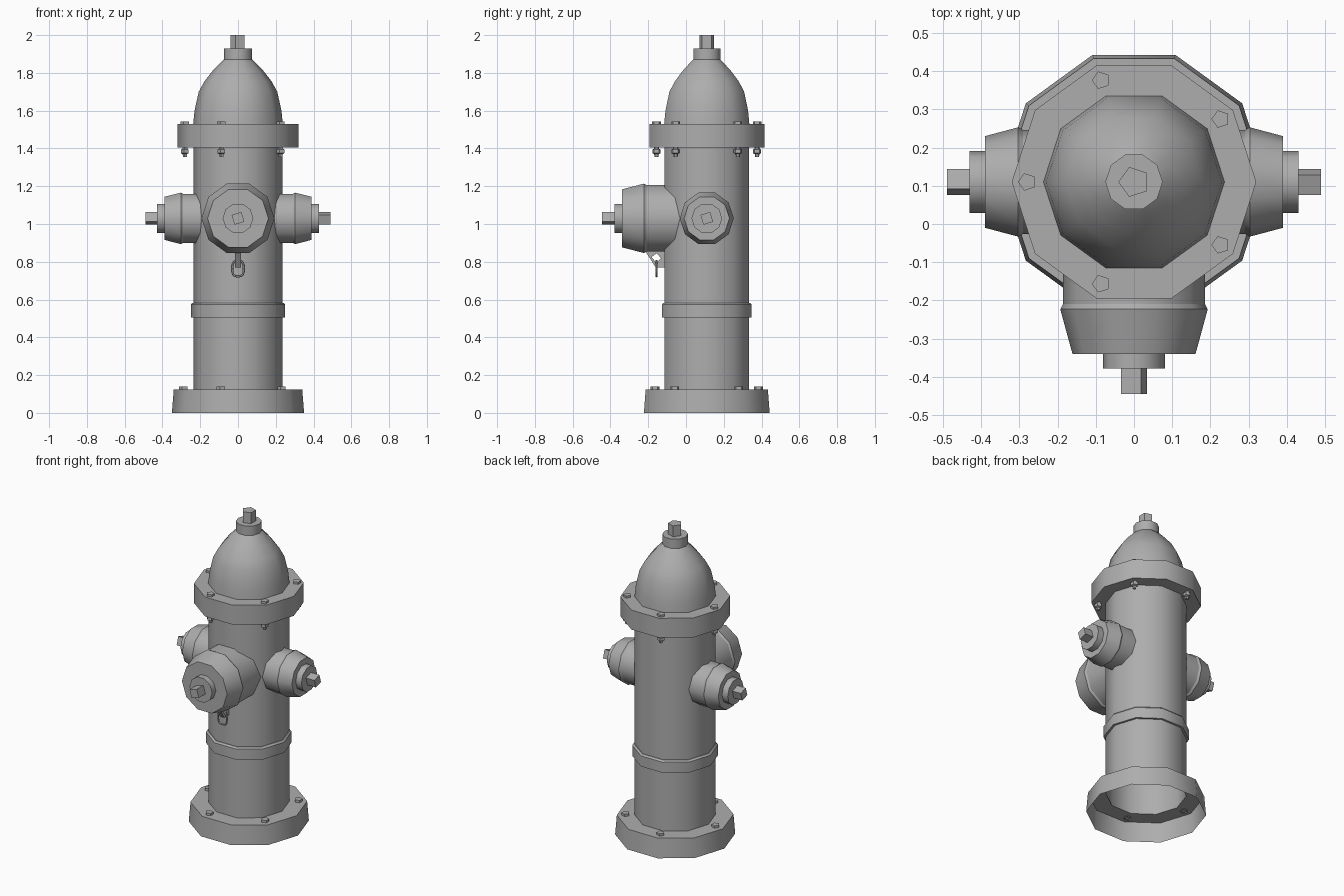
import bpy, bmesh, math
from mathutils import Matrix, Vector

if "Cube" in bpy.data.objects:
    bpy.data.objects.remove(bpy.data.objects["Cube"])

grey = bpy.data.materials.new("cast_iron_grey")
grey.use_nodes = True
COLOUR = (0.42, 0.42, 0.42, 1)
grey.diffuse_color = COLOUR
grey.node_tree.nodes["Principled BSDF"].inputs["Base Color"].default_value = COLOUR

AXIS = Vector((0, 0.11, 0))  # centre line of the barrel


def finish(name, bm):
    """Turn a bmesh into a named object with smooth sides and sharp rims."""
    bmesh.ops.recalc_face_normals(bm, faces=bm.faces)
    mesh = bpy.data.meshes.new(name)
    bm.to_mesh(mesh)
    bm.free()
    mesh.materials.append(grey)
    obj = bpy.data.objects.new(name, mesh)
    bpy.context.collection.objects.link(obj)
    bpy.ops.object.select_all(action="DESELECT")
    obj.select_set(True)
    bpy.context.view_layer.objects.active = obj
    bpy.ops.object.shade_smooth_by_angle(angle=math.radians(40))
    return obj


def lathe(name, profile, sides=10, turn=0.0, place=None, cap_start=False, cap_end=False):
    """Spin (radius, height) points around an axis into a faceted solid."""
    bm = bmesh.new()
    rings = []
    for r, h in profile:
        angles = [turn + math.tau * i / sides for i in range(sides)]
        rings.append([bm.verts.new((r * math.cos(a), r * math.sin(a), h)) for a in angles])
    for low, high in zip(rings, rings[1:]):
        for i in range(sides):
            j = (i + 1) % sides
            bm.faces.new((low[i], low[j], high[j], high[i]))
    if cap_start:
        bm.faces.new(rings[0])
    if cap_end:
        bm.faces.new(rings[-1])
    bm.transform(place or Matrix.Translation(AXIS))
    return finish(name, bm)


# Upright body: open foot, barrel, band, flange and domed bonnet
lathe("base_flange", [(0.35, 0), (0.34, 0.125), (0.235, 0.125)])
lathe("barrel", [(0.236, 0.125), (0.236, 1.41)])
lathe("barrel_band", [(0.235, 0.505), (0.25, 0.505), (0.25, 0.573), (0.24, 0.583), (0.235, 0.583)])
lathe("top_flange", [(0.235, 1.405), (0.32, 1.405), (0.32, 1.53), (0.235, 1.53)])
lathe("bonnet", [(0.237, 1.53), (0.23, 1.6), (0.208, 1.7), (0.178, 1.755),
                 (0.135, 1.81), (0.092, 1.855), (0.075, 1.87)], cap_end=True)
lathe("bonnet_collar", [(0.075, 1.865), (0.075, 1.93)], cap_end=True)
lathe("operating_nut", [(0.041, 1.925), (0.041, 2.0)], sides=5, turn=math.pi, cap_end=True)

# Five bolts around each flange, with nuts below the upper one
for i in range(5):
    spin = Matrix.Translation(AXIS) @ Matrix.Rotation(math.pi + math.tau * i / 5, 4, "Z")
    upper = spin @ Matrix.Translation((0.28, 0, 0))
    lower = spin @ Matrix.Translation((0.288, 0, 0))
    lathe(f"top_bolt_{i + 1}", [(0.024, 1.525), (0.024, 1.543)], 5, place=upper, cap_end=True)
    lathe(f"base_bolt_{i + 1}", [(0.024, 0.12), (0.024, 0.14)], 5, place=lower, cap_end=True)
    lathe(f"top_bolt_nut_{i + 1}", [(0.013, 1.41), (0.015, 1.398), (0.023, 1.394), (0.023, 1.375),
                                    (0.013, 1.37), (0.011, 1.356)], 5, place=upper, cap_end=True)


def outlet(name, heading, neck_r, start, neck_end, cap_r, cap_end, tip_r, collar_end, nut_end):
    """A capped hose outlet: neck, tapered cap, round collar and square nut."""
    place = (Matrix.Translation(AXIS + Vector((0, 0, 1.03)))
             @ Matrix.Rotation(math.radians(heading), 4, "Z")
             @ Matrix.Rotation(math.pi / 2, 4, "X"))
    lathe(name + "_neck", [(neck_r, start), (neck_r, neck_end)], place=place)
    lathe(name + "_cap", [(neck_r, neck_end), (cap_r, neck_end + 0.013), (tip_r, cap_end)],
          place=place, cap_end=True)
    lathe(name + "_collar", [(0.081, cap_end - 0.005), (0.081, collar_end)], place=place, cap_end=True)
    lathe(name + "_nut", [(0.038, collar_end - 0.005), (0.038, nut_end)], 4, math.radians(62),
          place, cap_end=True)


outlet("front_outlet", 0, 0.186, 0.13, 0.32, 0.193, 0.45, 0.161, 0.488, 0.555)
for side, heading in (("left", 90), ("right", -90)):
    outlet(side + "_outlet", heading, 0.136, 0.18, 0.29, 0.143, 0.39, 0.12, 0.43, 0.49)

# Chain lug under the front outlet: a plate with a diamond hole
bm = bmesh.new()
outer = [(-0.215, 0.855), (-0.16, 0.77), (-0.11, 0.77), (-0.11, 0.86)]
hole = [(-0.182, 0.825), (-0.158, 0.795), (-0.132, 0.818), (-0.155, 0.845)]
layers = [[[bm.verts.new((x, y, z)) for y, z in loop] for loop in (outer, hole)]
          for x in (-0.015, 0.015)]
for i in range(4):
    j = (i + 1) % 4
    for out, inn in layers:
        bm.faces.new((out[i], out[j], inn[j], inn[i]))
    for a, b in zip(*layers):
        bm.faces.new((a[i], a[j], b[j], b[i]))
finish("chain_lug", bm)

# Rounded chain link hanging through the lug
bm = bmesh.new()
rows = []
STEPS, TUBE, RADIUS = 20, 6, 0.006
for i in range(STEPS):
    a = math.tau * i / STEPS
    c, s = math.cos(a), math.sin(a)
    centre = Vector((math.copysign(abs(c) ** 0.7, c) * 0.031, -0.157,
                     0.764 + math.copysign(abs(s) ** 0.7, s) * 0.041))
    out = Vector((c, 0, s))
    rows.append([bm.verts.new(centre + RADIUS * (out * math.cos(t) + Vector((0, math.sin(t), 0))))
                 for t in (math.tau * k / TUBE for k in range(TUBE))])
for i in range(STEPS):
    near, far = rows[i], rows[(i + 1) % STEPS]
    for k in range(TUBE):
        m = (k + 1) % TUBE
        bm.faces.new((near[k], near[m], far[m], far[k]))
finish("chain_link", bm)
